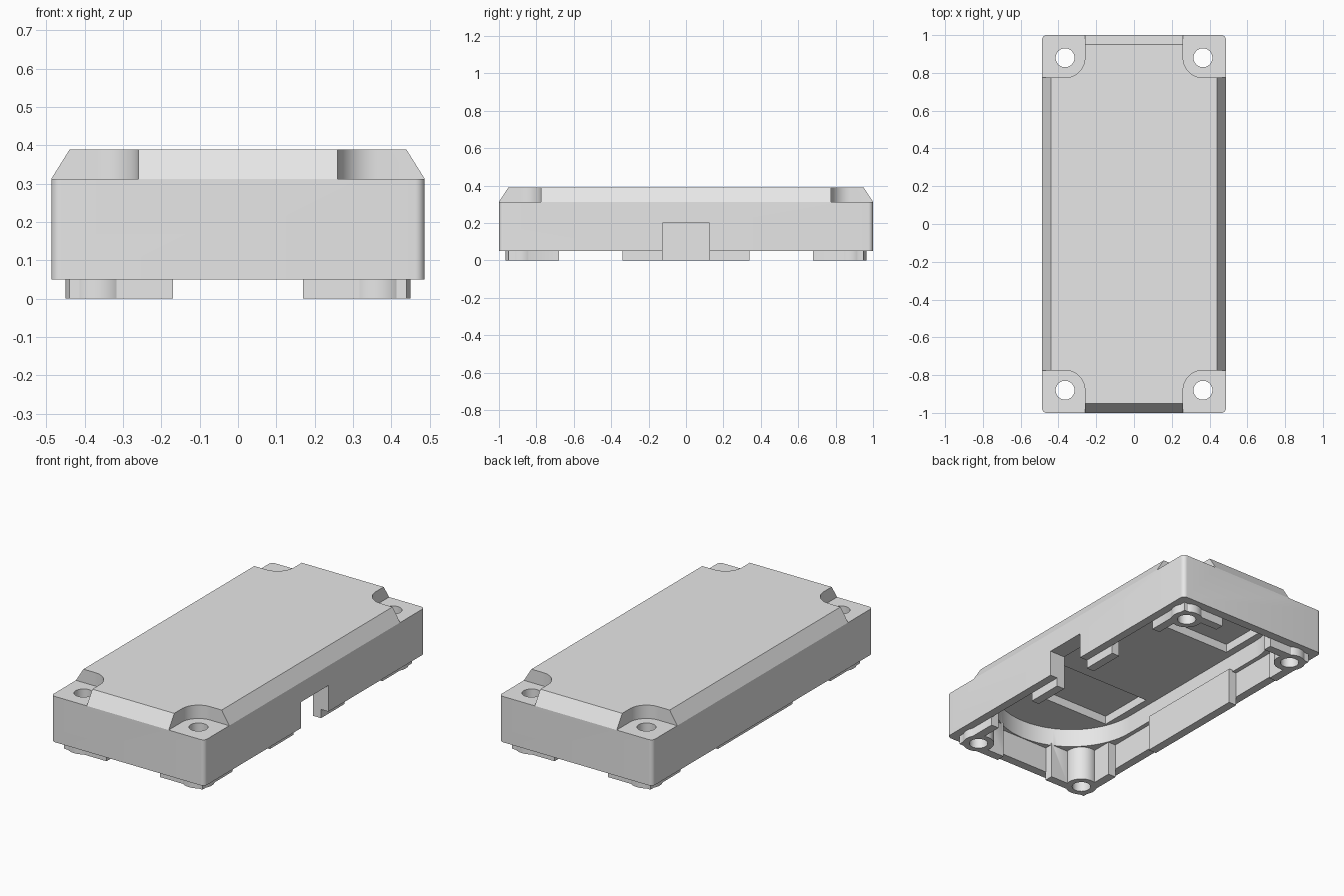
import bpy, bmesh, math

if "Cube" in bpy.data.objects:
    bpy.data.objects.remove(bpy.data.objects["Cube"], do_unlink=True)

HX, HY = 0.487, 1.0            # outer half sizes
RIM, SHOULDER, TOP = 0.05, 0.313, 0.39
SHELF, CEILING = 0.2, 0.306
HOLE_X, HOLE_Y = 0.365, 0.88

grey = bpy.data.materials.new("light grey")
grey.use_nodes = True
grey.diffuse_color = (0.8, 0.8, 0.8, 1)
grey.node_tree.nodes["Principled BSDF"].inputs["Base Color"].default_value = (0.8, 0.8, 0.8, 1)


def rounded_rect(hx, hy, r, steps=8):
    pts = []
    for k, (sx, sy) in enumerate([(1, 1), (-1, 1), (-1, -1), (1, -1)]):
        for i in range(steps + 1):
            a = math.pi / 2 * (k + i / steps)
            pts.append((sx * (hx - r) + r * math.cos(a), sy * (hy - r) + r * math.sin(a)))
    return pts


def box_outline(x0, x1, y0, y1):
    return [(x0, y0), (x1, y0), (x1, y1), (x0, y1)]


def circle(cx, cy, r, n=48):
    return [(cx + r * math.cos(2 * math.pi * i / n), cy + r * math.sin(2 * math.pi * i / n))
            for i in range(n)]


def loft(name, sections):
    """Solid through matching outlines, given as (z, points)."""
    bm = bmesh.new()
    rings = [[bm.verts.new((x, y, z)) for x, y in pts] for z, pts in sections]
    n = len(rings[0])
    for lo, hi in zip(rings, rings[1:]):
        for i in range(n):
            j = (i + 1) % n
            bm.faces.new((lo[i], lo[j], hi[j], hi[i]))
    bm.faces.new(rings[0][::-1])
    bm.faces.new(rings[-1])
    bmesh.ops.recalc_face_normals(bm, faces=bm.faces)
    mesh = bpy.data.meshes.new(name)
    bm.to_mesh(mesh)
    bm.free()
    mesh.materials.append(grey)
    ob = bpy.data.objects.new(name, mesh)
    bpy.context.collection.objects.link(ob)
    return ob


def prism(name, pts, z0, z1):
    return loft(name, [(z0, pts), (z1, pts)])


def combine(target, tool, operation):
    tool.hide_render = True
    bpy.context.view_layer.objects.active = target
    mod = target.modifiers.new("combine", "BOOLEAN")
    mod.solver = "EXACT"
    mod.operation = operation
    mod.object = tool
    bpy.ops.object.modifier_apply(modifier=mod.name)
    bpy.data.objects.remove(tool, do_unlink=True)


def cut(pts, z0, z1):
    combine(case, prism("cutter", pts, z0, z1), "DIFFERENCE")


def add(pts, z0, z1):
    combine(case, prism("addition", pts, z0, z1), "UNION")


# Outer case with sloped upper edges
case = loft("case", [(RIM, rounded_rect(HX, HY, 0.025)),
                     (SHOULDER, rounded_rect(HX, HY, 0.025)),
                     (TOP, rounded_rect(HX - 0.048, HY - 0.05, 0.025))])

# Lower cavity, long rounded recess and two ceiling pockets
cut(rounded_rect(0.438, 0.948, 0.02), -0.1, SHELF)
cut(rounded_rect(0.413, 0.943, 0.412, 24), SHELF - 0.02, CEILING)
for y in (-0.51, 0.51):
    cut(box_outline(-0.37, 0.37, y - 0.17, y + 0.17), CEILING - 0.02, 0.355)

# Locating lips along the sides
for s in (-1, 1):
    x0, x1 = sorted((s * 0.39, s * 0.44))
    add(box_outline(x0, x1, -0.34, 0.34), 0, SHELF + 0.01)

corners = [(sx, sy) for sx in (-1, 1) for sy in (-1, 1)]
for sx, sy in corners:
    # L-shaped corner lip and screw boss
    ell = [(0.44, 0.95), (0.17, 0.95), (0.17, 0.9), (0.39, 0.9), (0.39, 0.68), (0.44, 0.68)]
    add([(sx * x, sy * y) for x, y in ell], 0, SHELF + 0.01)
    add(circle(sx * HOLE_X, sy * HOLE_Y, 0.085), 0, SHELF + 0.01)

for sx, sy in corners:
    # Lowered corner seat with a rounded inner corner
    r = 0.105
    seat = [(0.6, 1.1), (HOLE_X - r, 1.1)]
    for i in range(17):
        a = math.pi + math.pi / 2 * i / 16
        seat.append((HOLE_X + r * math.cos(a), HOLE_Y + r * math.sin(a)))
    seat.append((0.6, HOLE_Y - r))
    cut([(sx * x, sy * y) for x, y in seat], SHOULDER, 0.5)
    # Screw hole
    cut(circle(sx * HOLE_X, sy * HOLE_Y, 0.05), -0.1, 0.5)

# Cable notch in one long side
cut(box_outline(0.3, 0.6, -0.125, 0.125), -0.1, SHELF)

bpy.ops.object.select_all(action="DESELECT")
case.select_set(True)
bpy.context.view_layer.objects.active = case
bpy.ops.object.shade_smooth_by_angle(angle=math.radians(30))
